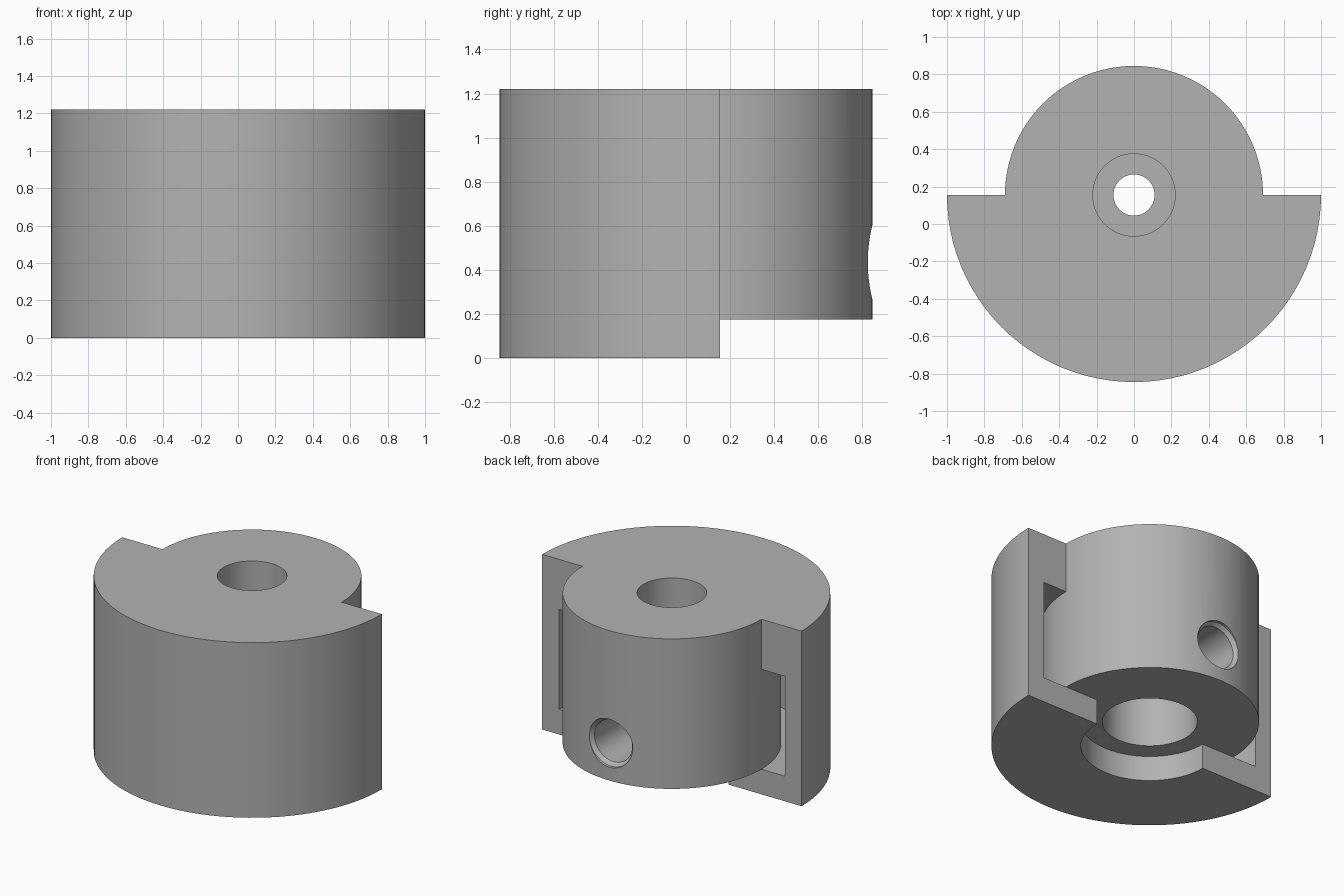
import bpy, bmesh, math
from mathutils import Matrix

if "Cube" in bpy.data.objects:
    bpy.data.objects.remove(bpy.data.objects["Cube"], do_unlink=True)

STEPS = 96
AXIS_Y = 0.155
HEIGHT = 1.22
FLOOR = 0.175     # top of the base plate
CORE = 0.69       # hub radius


def revolve(name, profile, half=False, matrix=Matrix()):
    """Solid of revolution around local z from a closed (radius, height) profile."""
    bm = bmesh.new()
    count = STEPS // 2 + 1 if half else STEPS
    rings = []
    for i in range(count):
        a = 2 * math.pi * i / STEPS
        rings.append([bm.verts.new((r * math.cos(a), r * math.sin(a), z)) for r, z in profile])
    n = len(profile)
    for i in range(count - 1 if half else count):
        a, b = rings[i], rings[(i + 1) % count]
        for j in range(n):
            k = (j + 1) % n
            bm.faces.new((a[j], b[j], b[k], a[k]))
    if half:
        bm.faces.new(rings[0])
        bm.faces.new(rings[-1])
    bmesh.ops.remove_doubles(bm, verts=bm.verts, dist=1e-5)
    bmesh.ops.recalc_face_normals(bm, faces=bm.faces)
    bm.transform(Matrix.Translation((0, AXIS_Y, 0)) @ matrix)
    mesh = bpy.data.meshes.new(name)
    bm.to_mesh(mesh)
    bm.free()
    obj = bpy.data.objects.new(name, mesh)
    bpy.context.collection.objects.link(obj)
    return obj


def cut(body, cutter):
    """Subtract the cutter, then discard it."""
    cutter.hide_render = True
    mod = body.modifiers.new("cut", 'BOOLEAN')
    mod.operation = 'DIFFERENCE'
    mod.solver = 'EXACT'
    mod.object = cutter
    bpy.ops.object.select_all(action='DESELECT')
    bpy.context.view_layer.objects.active = body
    body.select_set(True)
    bpy.ops.object.modifier_apply(modifier=mod.name)
    bpy.data.objects.remove(cutter, do_unlink=True)


# Full turned body with stepped bore
body = revolve("hub_body", [
    (0.435, 0), (1, 0), (1, HEIGHT), (0.22, HEIGHT), (0.22, 0.85), (0.11, 0.85),
    (0.11, 0.70), (0.30, 0.70), (0.30, FLOOR), (0.435, FLOOR)])

# Ring pocket between the hub and the outer wall
cut(body, revolve("pocket_cutter", [
    (CORE, FLOOR), (0.87, FLOOR), (0.87, 0.87), (CORE, 0.87)]))

# Back half cut down to the bare hub
cut(body, revolve("back_cutter", [
    (0.05, -0.1), (1.2, -0.1), (1.2, 1.4), (CORE, 1.4), (CORE, FLOOR), (0.05, FLOOR)], half=True))

# Radial screw hole with chamfered mouth, reaching the bore from behind
to_back = Matrix.Translation((0, 0, 0.435)) @ Matrix.Rotation(-math.pi / 2, 4, 'X')
cut(body, revolve("screw_hole_cutter", [
    (0, 0.05), (0.145, 0.05), (0.145, 0.645), (0.167, 0.67), (0.167, 0.9), (0, 0.9)],
    matrix=to_back))

# Single grey finish
grey = bpy.data.materials.new("plain_grey")
grey.use_nodes = True
colour = (0.45, 0.45, 0.45, 1)
grey.diffuse_color = colour
grey.node_tree.nodes["Principled BSDF"].inputs["Base Color"].default_value = colour
body.data.materials.clear()
body.data.materials.append(grey)
for poly in body.data.polygons:
    poly.material_index = 0

bpy.ops.object.shade_smooth_by_angle(angle=math.radians(30))
